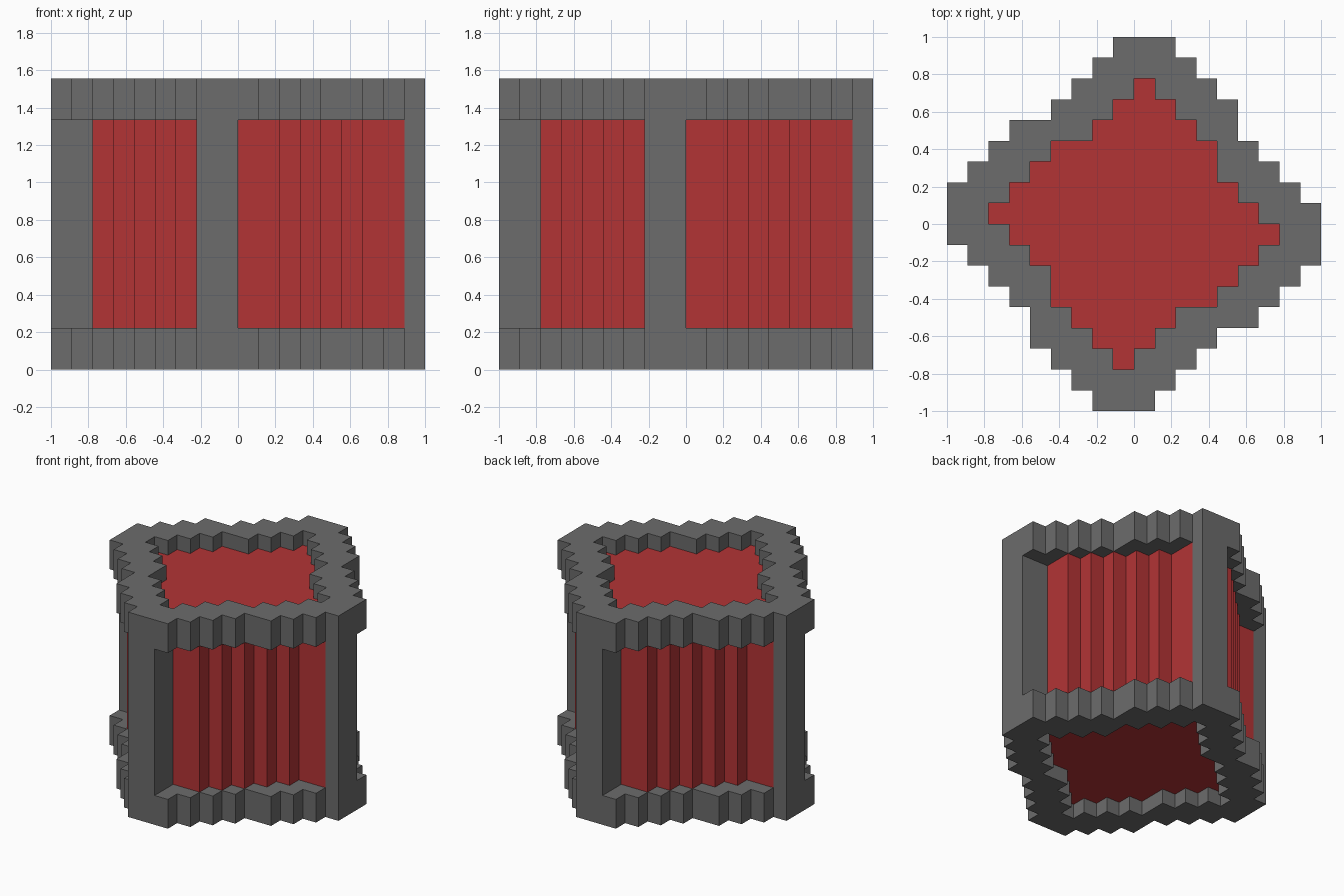
import bpy, bmesh

cube = bpy.data.objects.get("Cube")
if cube:
    bpy.data.objects.remove(cube, do_unlink=True)

U = 1 / 9  # one grid block


def material(name, color):
    m = bpy.data.materials.new(name)
    m.use_nodes = True
    m.diffuse_color = (*color, 1)
    bsdf = next(n for n in m.node_tree.nodes if n.type == 'BSDF_PRINCIPLED')
    bsdf.inputs["Base Color"].default_value = (*color, 1)
    bsdf.inputs["Roughness"].default_value = 0.8
    return m


GREY = material("dark grey", (0.149, 0.149, 0.149))
RED = material("red", (0.45, 0.034, 0.036))


def turn(points, n):
    """Rotate plan points clockwise by n quarter turns."""
    for _ in range(n):
        points = [(y, -x) for x, y in points]
    return points


def full_loop(quarter):
    return [p for n in range(4) for p in turn(quarter, n)]


def extrude(name, outlines, z0, z1, mat):
    """Raise one or more adjoining plan outlines into a solid block."""
    bm = bmesh.new()
    for outline in outlines:
        bm.faces.new([bm.verts.new((x * U, y * U, z0 * U)) for x, y in outline])
    bmesh.ops.remove_doubles(bm, verts=bm.verts, dist=0.001)
    top = bmesh.ops.extrude_face_region(bm, geom=bm.faces[:], use_keep_orig=True)
    moved = [g for g in top["geom"] if isinstance(g, bmesh.types.BMVert)]
    bmesh.ops.translate(bm, verts=moved, vec=(0, 0, (z1 - z0) * U))
    bmesh.ops.recalc_face_normals(bm, faces=bm.faces)
    mesh = bpy.data.meshes.new(name)
    bm.to_mesh(mesh)
    bm.free()
    mesh.materials.append(mat)
    obj = bpy.data.objects.new(name, mesh)
    bpy.context.collection.objects.link(obj)
    return obj


# Stepped quarter outlines, each running clockwise from the back tip
rim_outer = [(2, 9), (2, 8), (3, 8), (3, 7), (4, 7), (4, 6), (5, 6), (5, 4),
             (6, 4), (6, 3), (7, 3), (7, 2), (8, 2), (8, 1), (9, 1)]
rim_inner = [(1, 7), (1, 6), (2, 6), (2, 5), (3, 5), (3, 4), (4, 4), (4, 2),
             (5, 2), (5, 1), (6, 1), (6, 0), (7, 0)]
wall = [(2, 8), (2, 6), (3, 6), (3, 5), (4, 5), (4, 4), (5, 4), (5, 3),
        (6, 3), (6, 2), (7, 2), (7, 0), (7, -1), (8, -1)]
post = [(0, 9), (2, 9), (2, 8), (1, 8), (1, 7), (0, 7)]

# Top and bottom rims, each made of four matching quarters
quarter = (rim_outer + turn(rim_outer[:1], 1)
           + turn(rim_inner[:1], 1) + rim_inner[::-1])
quarters = [turn(quarter, n) for n in range(4)]
extrude("bottom_rim", quarters, 0, 2, GREY)
extrude("top_rim", quarters, 12, 14, GREY)

# Corner posts joining the rims
for n, side in enumerate(("back", "left", "front", "right")):
    extrude(f"{side}_post", [turn(post, n)], 2, 12, GREY)

# Pleated red walls, and the core that fills the recessed rim openings
extrude("pleated_wall", [full_loop(wall)], 2, 12, RED)
extrude("recessed_core", [full_loop(rim_inner)], 1, 13, RED)
